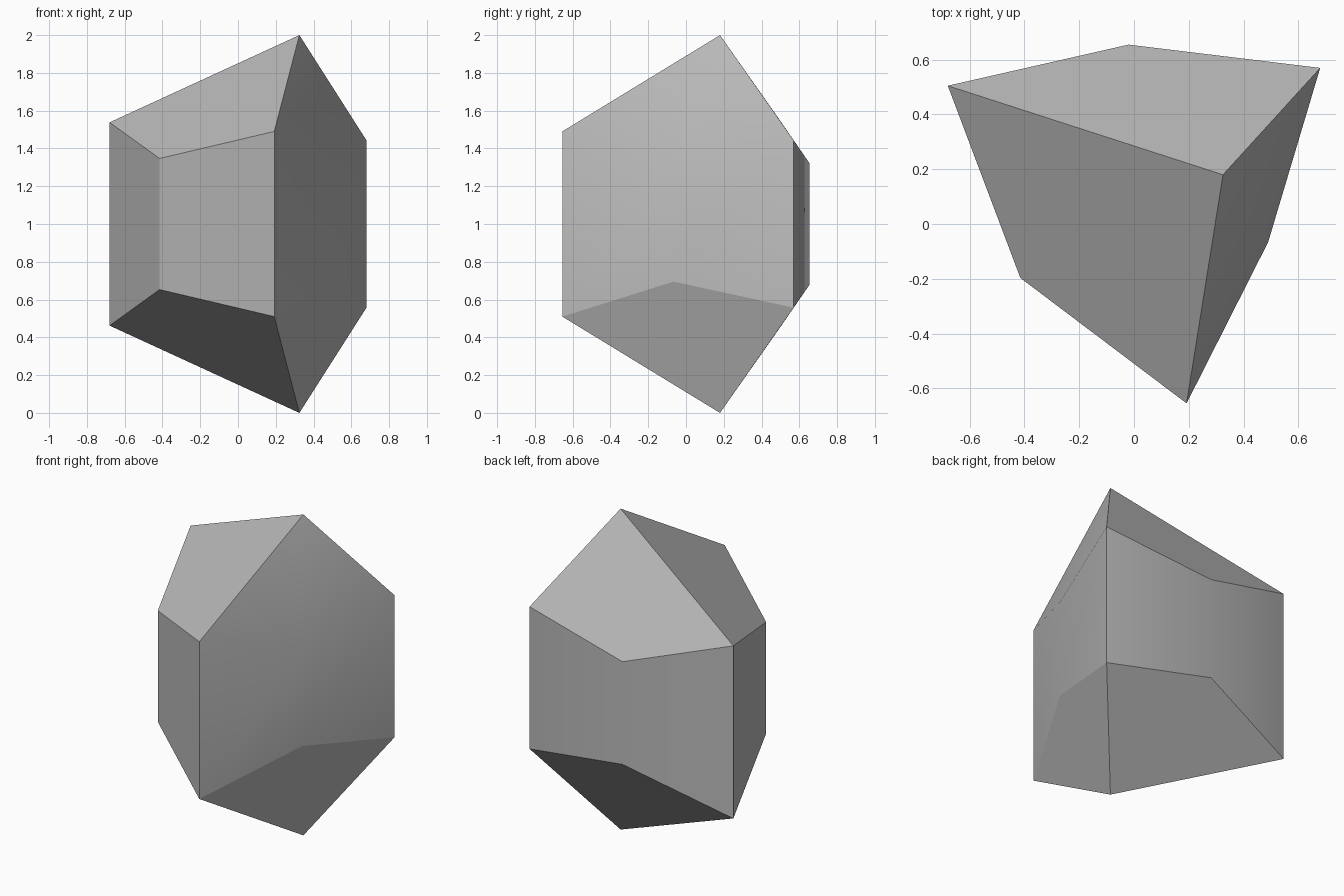
import bpy, bmesh, math
from mathutils import Vector

# Remove the default cube
cube = bpy.data.objects.get("Cube")
if cube:
    bpy.data.objects.remove(cube, do_unlink=True)

# Single grey mineral colour
grey = bpy.data.materials.new("stone_grey")
grey.use_nodes = True
colour = (0.5, 0.5, 0.5, 1)
grey.diffuse_color = colour
grey.node_tree.nodes["Principled BSDF"].inputs["Base Color"].default_value = colour

# Crystal outline: plan position and half height of each upright edge
APEX = (0.325, 0.18, 1.0)
RING = [(-0.68, 0.505, 0.538), (-0.415, -0.197, 0.347), (0.192, -0.655, 0.49),
        (0.49, -0.066, 0.305), (0.68, 0.57, 0.443), (-0.02, 0.655, 0.32)]

bm = bmesh.new()


def half(sign):
    """Apex and ring of one end, measured from the middle plane."""
    points = [Vector((x, y, 1 + sign * h)) for x, y, h in [APEX] + RING]
    verts = [bm.verts.new(p) for p in points]
    return verts[0], verts[1:]


top, upper = half(1)
bottom, lower = half(-1)
n = len(RING)

# Upright side faces
for i in range(n):
    j = (i + 1) % n
    bm.faces.new((lower[i], lower[j], upper[j], upper[i]))

# Three kite-shaped faces closing each end
for i in range(0, n, 2):
    j, k = i + 1, (i + 2) % n
    bm.faces.new((top, upper[i], upper[j], upper[k]))
    bm.faces.new((bottom, lower[k], lower[j], lower[i]))
bmesh.ops.recalc_face_normals(bm, faces=bm.faces)

# Soft shading over shallow edges, crisp elsewhere and around the underside
for face in bm.faces:
    face.smooth = True
for edge in bm.edges:
    underside = all(v in lower for v in edge.verts)
    edge.smooth = edge.calc_face_angle(0) < math.radians(30) and not underside

mesh = bpy.data.meshes.new("crystal")
bm.to_mesh(mesh)
bm.free()
mesh.materials.append(grey)
crystal = bpy.data.objects.new("crystal", mesh)
bpy.context.collection.objects.link(crystal)
